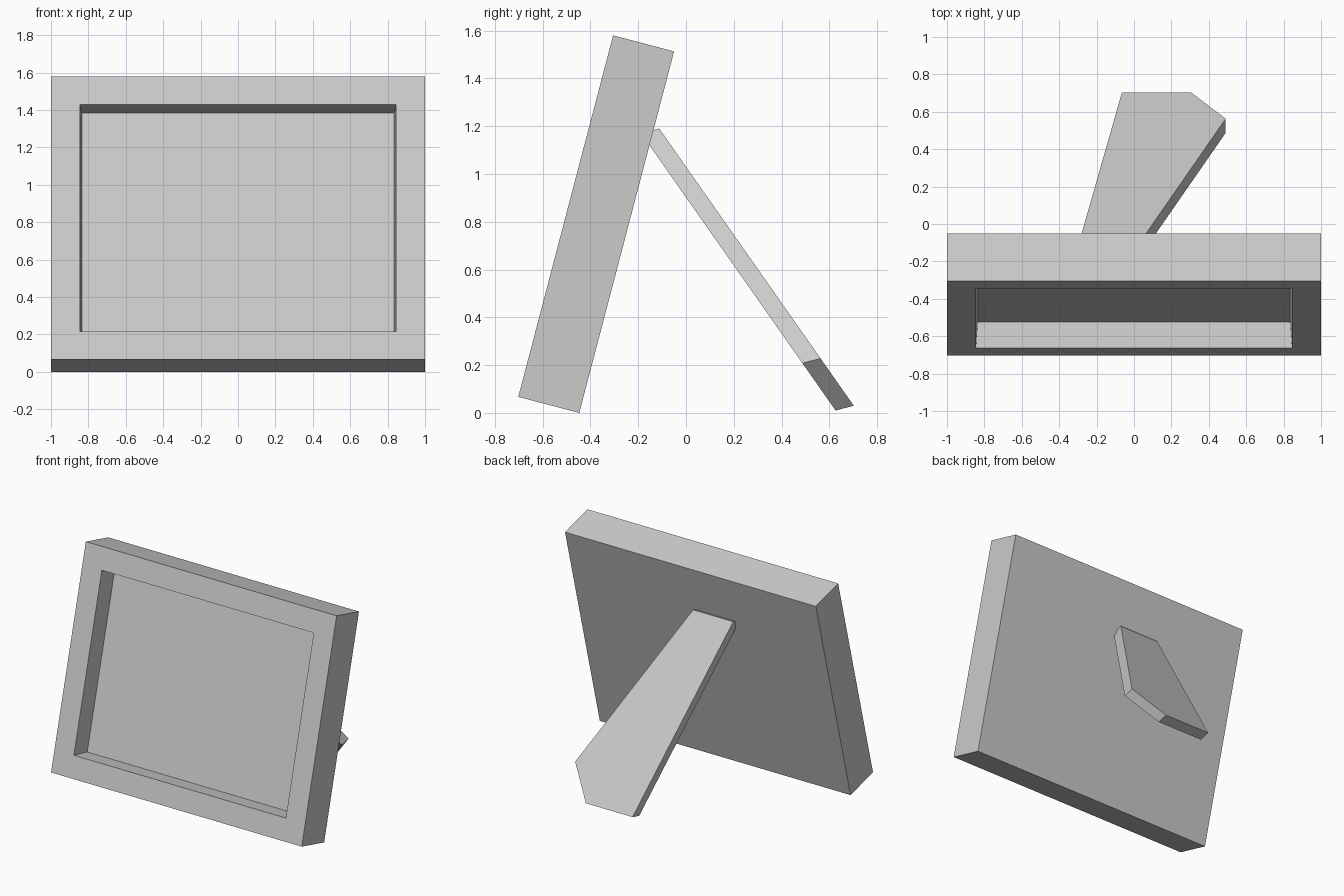
import bpy, bmesh, math
from mathutils import Matrix, Vector

if "Cube" in bpy.data.objects:
    bpy.data.objects.remove(bpy.data.objects["Cube"])

W, D, H = 2.0, 0.264, 1.564
TILT = math.radians(-14.7)


def finish(bm, name):
    bmesh.ops.recalc_face_normals(bm, faces=bm.faces[:])
    mesh = bpy.data.meshes.new(name)
    bm.to_mesh(mesh)
    bm.free()
    obj = bpy.data.objects.new(name, mesh)
    bpy.context.collection.objects.link(obj)
    return obj


# Picture frame: slab with a slightly tapered recess in the front, leaning back
bm = bmesh.new()
bmesh.ops.create_cube(bm, size=1, matrix=Matrix.Translation((0, D / 2, H / 2))
                      @ Matrix.Diagonal((W, D, H, 1)))
bm.normal_update()
front = min(bm.faces, key=lambda f: f.calc_center_median().y)
bmesh.ops.inset_region(bm, faces=[front], thickness=0.155, use_even_offset=True)
bmesh.ops.inset_region(bm, faces=[front], thickness=0.01, use_even_offset=True)
bmesh.ops.translate(bm, verts=front.verts[:], vec=(0, 0.14, 0))
frame = finish(bm, "picture_frame")
frame.location = (0, -0.702, -D * math.sin(TILT))
frame.rotation_euler.x = TILT

# Easel leg: five-sided plate sloping down from the back of the frame
outline = [(-0.298, -0.112), (0.022, -0.112), (0.49, 0.563), (0.307, 0.702), (-0.065, 0.702)]
bm = bmesh.new()
verts = [bm.verts.new((x, y, 1.19 - 1.425 * (y + 0.112))) for x, y in outline]
face = bm.faces.new(verts)
ext = bmesh.ops.extrude_face_region(bm, geom=[face], use_keep_orig=True)
moved = [g for g in ext["geom"] if isinstance(g, bmesh.types.BMVert)]
bmesh.ops.translate(bm, verts=moved, vec=Vector((0, -0.076, -0.02)))
finish(bm, "easel_leg")
